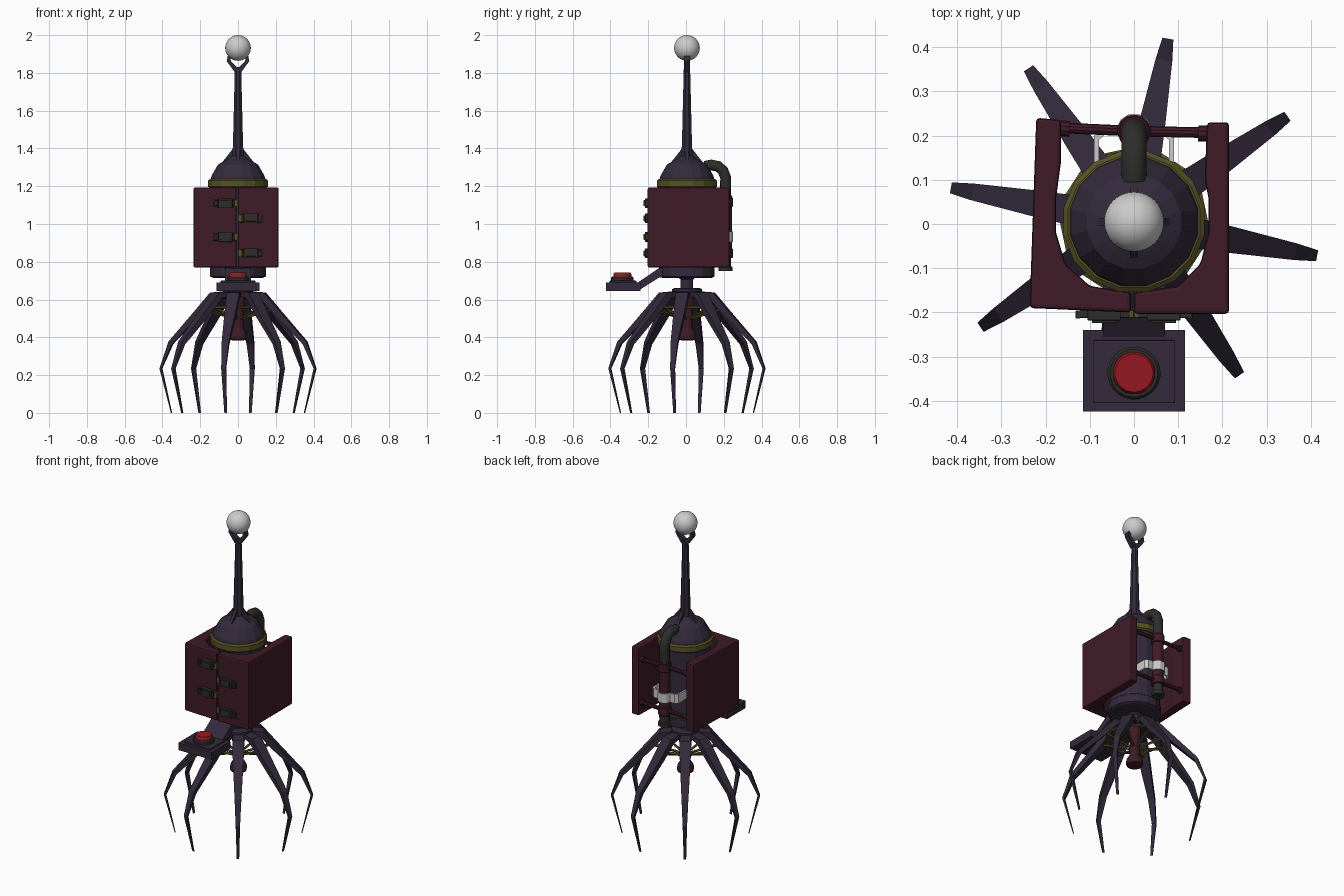
import bpy, bmesh, math
from mathutils import Vector, Matrix

if "Cube" in bpy.data.objects:
    bpy.data.objects.remove(bpy.data.objects["Cube"])

AY = 0.005  # y of the main axis


def material(name, rgb):
    m = bpy.data.materials.new(name)
    m.diffuse_color = (*rgb, 1)
    m.use_nodes = True
    m.node_tree.nodes["Principled BSDF"].inputs["Base Color"].default_value = m.diffuse_color
    return m


PURPLE = material("dark_purple", (0.033, 0.023, 0.044))
MAROON = material("maroon", (0.05, 0.011, 0.02))
OLIVE = material("olive", (0.095, 0.085, 0.018))
DARK = material("dark_grey", (0.026, 0.027, 0.024))
RED = material("red", (0.3, 0.01, 0.014))


def finish(bm, name, mat, bevel=0, smooth=False):
    bmesh.ops.recalc_face_normals(bm, faces=bm.faces)
    me = bpy.data.meshes.new(name)
    bm.to_mesh(me)
    bm.free()
    ob = bpy.data.objects.new(name, me)
    bpy.context.collection.objects.link(ob)
    if mat:
        me.materials.append(mat)
    if bevel:
        mod = ob.modifiers.new("bevel", "BEVEL")
        mod.width, mod.segments, mod.limit_method = bevel, 2, 'ANGLE'
    if smooth:
        bpy.context.view_layer.objects.active = ob
        ob.select_set(True)
        bpy.ops.object.shade_smooth_by_angle(angle=math.radians(40))
        ob.select_set(False)
    return ob


def loft(name, rings, mat, **kw):
    """Skin a list of equal-length point rings and cap both ends."""
    bm = bmesh.new()
    vs = [[bm.verts.new(p) for p in r] for r in rings]
    n = len(rings[0])
    for a, b in zip(vs, vs[1:]):
        for i in range(n):
            j = (i + 1) % n
            bm.faces.new((a[i], a[j], b[j], b[i]))
    bm.faces.new(vs[0])
    bm.faces.new(vs[-1])
    return finish(bm, name, mat, **kw)


def lathe(name, profile, mat, sides=16, x=0, y=AY, **kw):
    def ring(r, z):
        return [(x + r * math.cos(t), y + r * math.sin(t), z)
                for t in (2 * math.pi * (i + 0.5) / sides for i in range(sides))]
    return loft(name, [ring(r, z) for r, z in profile], mat, **kw)


def box(name, lo, hi, mat, bevel=0):
    rings = [[(lo[0], lo[1], z), (hi[0], lo[1], z), (hi[0], hi[1], z), (lo[0], hi[1], z)]
             for z in (lo[2], hi[2])]
    return loft(name, rings, mat, bevel=bevel)


def prism(name, outline, axis, lo, hi, mat, **kw):
    """Extrude an outline along z (x,y points) or along x (y,z points)."""
    def put(p, t):
        return (p[0], p[1], t) if axis == 'z' else (t, p[0], p[1])
    return loft(name, [[put(p, t) for p in outline] for t in (lo, hi)], mat, **kw)


def tube(name, pts, r, mat, sides=10, smooth=False):
    pts = [Vector(p) for p in pts]
    rings = []
    for i, p in enumerate(pts):
        d = (pts[min(i + 1, len(pts) - 1)] - pts[max(i - 1, 0)]).normalized()
        u = d.cross(Vector((1, 0, 0)) if abs(d.x) < 0.9 else Vector((0, 0, 1))).normalized()
        v = d.cross(u)
        rings.append([p + r * (math.cos(t) * u + math.sin(t) * v)
                      for t in (2 * math.pi * k / sides for k in range(sides))])
    return loft(name, rings, mat, smooth=smooth)


# Central body, collar, dome and spire
lathe("body_cylinder", [(0.135, 0.715), (0.15, 0.722), (0.15, 0.77), (0.145, 0.775), (0.145, 1.2)], PURPLE)
lathe("neck_ring", [(0.152, 1.19), (0.162, 1.198), (0.162, 1.23), (0.152, 1.238)], OLIVE)
lathe("dome", [(0.15, 1.23), (0.143, 1.255), (0.108, 1.315), (0.085, 1.328), (0.05, 1.345), (0.032, 1.36)], PURPLE)
lathe("spire", [(0.034, 1.34), (0.029, 1.42), (0.018, 1.83)], PURPLE, sides=8)
for i in range(4):
    fin = prism("spire_fin", [(0.01, 1.325), (0.085, 1.325), (0.03, 1.395), (0.01, 1.395)],
                'x', -0.009, 0.009, PURPLE)
    fin.matrix_world = Matrix.Translation((0, AY, 0)) @ Matrix.Rotation(i * math.pi / 2, 4, 'Z')

# Ball held by a two-pronged fork
for s in (-1, 1):
    prong = [(0, 1.805), (0.018, 1.805), (0.06, 1.862), (0.054, 1.89), (0.04, 1.89), (0.038, 1.862), (0, 1.825)]
    loft("fork_prong", [[(s * px, AY + dy, pz) for px, pz in prong] for dy in (-0.015, 0.015)], PURPLE)
bm = bmesh.new()
bmesh.ops.create_uvsphere(bm, u_segments=32, v_segments=16, radius=0.068,
                          matrix=Matrix.Translation((0, AY, 1.932)))
finish(bm, "top_ball", None, smooth=True)

# Two casing halves wrapping the body, open at the back
left_half = [(-0.221, 0.24), (-0.236, -0.19), (-0.007, -0.2), (-0.007, -0.155), (-0.1, -0.14), (-0.155, -0.09),
             (-0.176, -0.02), (-0.176, 0.06), (-0.165, 0.14), (-0.165, 0.235)]
right_half = [(0.215, 0.23), (0.215, -0.203), (0.0, -0.203), (0.0, -0.155), (0.1, -0.14), (0.15, -0.09),
              (0.168, -0.02), (0.168, 0.06), (0.16, 0.1), (0.165, 0.23)]
prism("casing_left", left_half, 'z', 0.77, 1.193, MAROON, bevel=0.008)
prism("casing_right", right_half, 'z', 0.77, 1.193, MAROON, bevel=0.008)

# Front latches alternating across the seam
for i, z in enumerate((1.11, 1.03, 0.932, 0.845)):
    s = -1 if i % 2 == 0 else 1

    def latch(name, x0, x1, y, h, mat, dz=0.0):
        a, b = sorted((s * x0, s * x1))
        box(name, (a, y, z + dz - h), (b, -0.195, z + dz + h), mat, 0.002)
    latch("latch_plate", 0.03, 0.105, -0.218, 0.026, DARK)
    latch("latch_lever", 0.04, 0.095, -0.224, 0.016, DARK)
    latch("latch_catch", 0.0, 0.018, -0.212, 0.018, OLIVE)
    for dz in (-0.017, 0.017):
        latch("latch_arm", 0.01, 0.13, -0.212, 0.004, DARK, dz)
    latch("latch_end", 0.122, 0.132, -0.214, 0.021, DARK)

# Rear pipe with elbow into the dome, sleeve, end cap, rods and strap
PY = 0.21
tube("rear_pipe", [(0, 0.1, 1.305), (0, 0.135, 1.312), (0, 0.17, 1.305), (0, 0.196, 1.282), (0, PY, 1.245),
                   (0, PY, 1.2), (0, PY, 0.76)], 0.029, DARK, 14, True)
lathe("pipe_end_cap", [(0.037, 0.75), (0.037, 0.772), (0.03, 0.776)], DARK, 14, 0, PY)
lathe("pipe_sleeve", [(0.031, 0.82), (0.033, 0.82), (0.033, 1.15), (0.031, 1.15)], MAROON, 14, 0, PY)
for z in (0.845, 1.115):
    lathe("sleeve_collar", [(0.034, z - 0.026), (0.038, z - 0.022), (0.038, z + 0.022), (0.034, z + 0.026)],
          MAROON, 14, 0, PY)
    for s in (-1, 1):
        tube("back_rod", [(0, PY, z), (s * 0.18, PY + 0.002 - s * 0.006, z)], 0.012, MAROON)
        tube("rod_collar", [(s * 0.145, PY - s * 0.005, z), (s * 0.17, PY - s * 0.006, z)], 0.018, MAROON)
strap = [(0.09, 0.11), (0.09, 0.2), (0.072, 0.215), (0.04, 0.215), (0.03, 0.236), (0.012, 0.248)]
outer = strap + [(-x, y) for x, y in reversed(strap)]
inner = [(x * 0.88, y - 0.01) for x, y in reversed(outer)]
bm = bmesh.new()
n = len(outer)
rows = [[bm.verts.new((x, y, z)) for x, y in pts] for pts in (outer, inner[::-1]) for z in (0.905, 0.96)]
ob_, ot, ib, it = rows
for i in range(n - 1):
    for a, b in ((ob_, ot), (ot, it), (it, ib), (ib, ob_)):
        bm.faces.new((a[i], a[i + 1], b[i + 1], b[i]))
for i in (0, n - 1):
    bm.faces.new((ob_[i], ot[i], it[i], ib[i]))
finish(bm, "pipe_strap", None)

# Front tray on a sloping arm, with a push button
prism("tray_arm", [(-0.1, 0.77), (-0.1, 0.725), (-0.145, 0.715), (-0.245, 0.652), (-0.29, 0.65), (-0.29, 0.685),
                   (-0.255, 0.69), (-0.145, 0.765)], 'x', -0.07, 0.07, PURPLE)
box("tray", (-0.115, -0.424, 0.645), (0.115, -0.24, 0.69), PURPLE)
box("tray_top_plate", (-0.092, -0.405, 0.688), (0.092, -0.262, 0.7), PURPLE, 0.003)
lathe("button_ring", [(0.06, 0.69), (0.06, 0.715), (0.054, 0.722)], DARK, 24, 0, -0.337)
lathe("button", [(0.048, 0.71), (0.048, 0.735), (0.043, 0.742)], RED, 24, 0, -0.337, smooth=True)

# Hub and hanging stem below the body
lathe("hub_neck", [(0.05, 0.72), (0.034, 0.705), (0.034, 0.65)], PURPLE, 12)
lathe("hub_plate", [(0.075, 0.628), (0.08, 0.635), (0.08, 0.655), (0.07, 0.66)], PURPLE)
lathe("hanging_stem", [(0.036, 0.64), (0.036, 0.57), (0.03, 0.55), (0.03, 0.45), (0.046, 0.425), (0.05, 0.405),
                       (0.046, 0.388), (0.03, 0.384)], MAROON, 12)

# Eight bent tapering legs with braces: radius, height, half width, half thickness
path = [(0.06, 0.632, 0.026, 0.012), (0.135, 0.622, 0.034, 0.018), (0.21, 0.535, 0.03, 0.017),
        (0.362, 0.37, 0.019, 0.012), (0.415, 0.235, 0.0125, 0.006), (0.358, 0.0, 0.007, 0.002)]
for k in range(8):
    ang = math.radians(79.5 - 45 * k)
    rad, side = Vector((math.cos(ang), math.sin(ang), 0)), Vector((-math.sin(ang), math.cos(ang), 0))
    base = Vector((0, AY, 0))
    rings = []
    for i, (r, z, w, t) in enumerate(path):
        a, b = path[max(i - 1, 0)], path[min(i + 1, len(path) - 1)]
        d = Vector((b[0] - a[0], b[1] - a[1])).normalized()
        nrm = (rad * -d.y + Vector((0, 0, d.x))) if i < len(path) - 1 else rad
        c = base + rad * r + Vector((0, 0, z))
        rings.append([c + nrm * t + side * w, c + nrm * t - side * w, c - nrm * t - side * w, c - nrm * t + side * w])
    loft("leg", rings, PURPLE)
    tube("leg_brace", [base + rad * 0.025 + Vector((0, 0, 0.5)), base + rad * 0.19 + Vector((0, 0, 0.55))],
         0.007, OLIVE, 6)
    nxt = math.radians(79.5 - 45 * (k + 1))
    tube("brace_ring", [base + Vector((0.17 * math.cos(q), 0.17 * math.sin(q), 0.56)) for q in (ang, nxt)],
         0.008, OLIVE, 6)
